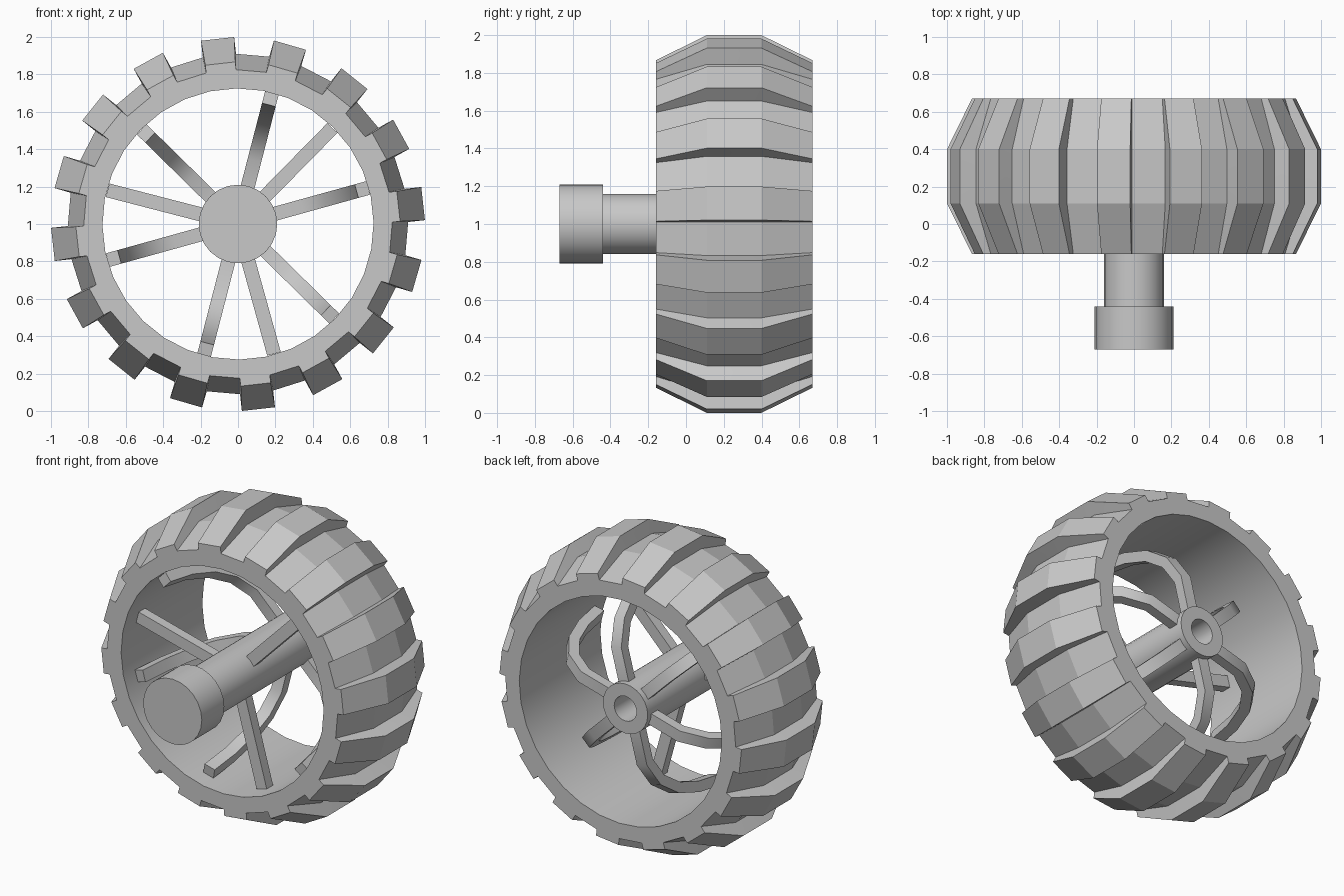
import bpy, bmesh, math
from mathutils import Vector

if "Cube" in bpy.data.objects:
    bpy.data.objects.remove(bpy.data.objects["Cube"])

gray = bpy.data.materials.new("plain_gray")
gray.diffuse_color = (0.58, 0.58, 0.58, 1)
gray.use_nodes = True
gray.node_tree.nodes["Principled BSDF"].inputs["Base Color"].default_value = gray.diffuse_color
AXIS_Z = 1.0


def polar(r, deg, y):
    a = math.radians(deg)
    return Vector((r * math.cos(a), y, AXIS_Z + r * math.sin(a)))


def finish(bm, name):
    bmesh.ops.remove_doubles(bm, verts=bm.verts, dist=1e-5)
    bmesh.ops.recalc_face_normals(bm, faces=bm.faces)
    me = bpy.data.meshes.new(name)
    bm.to_mesh(me)
    bm.free()
    me.materials.append(gray)
    ob = bpy.data.objects.new(name, me)
    bpy.context.collection.objects.link(ob)
    return ob


def smooth(ob, deg=30):
    bpy.ops.object.select_all(action='DESELECT')
    ob.select_set(True)
    bpy.context.view_layer.objects.active = ob
    bpy.ops.object.shade_smooth_by_angle(angle=math.radians(deg))


def quad(bm, *pts):
    return bm.faces.new([bm.verts.new(p) for p in pts])


# tire: 32 sectors, every second one raised into a tread lug
PROFILE = [(0.825, -0.16, 0.042), (0.91, 0.11, 0.09), (0.91, 0.40, 0.09), (0.825, 0.67, 0.042)]
INNER = 0.725
STEP = 360 / 32
bm = bmesh.new()
for i in range(32):
    mid = 96.3 + i * STEP
    a, b = mid - STEP / 2, mid + STEP / 2
    n = polar(1, mid, 0) - Vector((0, 0, AXIS_Z))
    base = [(polar(r, a, y), polar(r, b, y)) for r, y, h in PROFILE]
    top = base
    if i % 2 == 0:
        top = [(p + n * h, q + n * h) for (p, q), (r, y, h) in zip(base, PROFILE)]
        for e in (0, 3):
            quad(bm, base[e][0], base[e][1], top[e][1], top[e][0])
        for k in range(3):
            for s in (0, 1):
                quad(bm, base[k][s], base[k + 1][s], top[k + 1][s], top[k][s])
    for k in range(3):
        quad(bm, top[k][0], top[k][1], top[k + 1][1], top[k + 1][0])
    # side walls and smooth inner wall
    inn = [(polar(INNER, a, y), polar(INNER, b, y)) for y in (-0.16, 0.67)]
    quad(bm, inn[0][0], inn[0][1], base[0][1], base[0][0])
    quad(bm, inn[1][0], inn[1][1], base[3][1], base[3][0])
    quad(bm, inn[0][0], inn[0][1], inn[1][1], inn[1][0])
tire = finish(bm, "tire")
smooth(tire, 11.4)

# axle with front cap and bored rear end
AXLE = [(0, -0.67), (0.21, -0.67), (0.21, -0.44), (0.16, -0.44),
        (0.16, 0.62), (0.08, 0.62), (0.08, 0.3), (0, 0.3)]
bm = bmesh.new()
N = 24
for (r0, y0), (r1, y1) in zip(AXLE, AXLE[1:]):
    for i in range(N):
        a, b = i * 360 / N, (i + 1) * 360 / N
        pts = [polar(r0, a, y0)]
        if r0:
            pts.append(polar(r0, b, y0))
        pts.append(polar(r1, b, y1))
        if r1:
            pts.append(polar(r1, a, y1))
        quad(bm, *pts)
bmesh.ops.remove_doubles(bm, verts=bm.verts, dist=1e-5)
bmesh.ops.dissolve_limit(bm, angle_limit=0.01, verts=bm.verts, edges=bm.edges)
smooth(finish(bm, "axle"))


def spoke(name, path, deg, width=0.075, thick=0.065):
    """Sweep a rectangle along an (r, y) path lying in the plane at angle deg."""
    a = math.radians(deg)
    out = Vector((math.cos(a), 0, math.sin(a)))
    side = Vector((-math.sin(a), 0, math.cos(a))) * width / 2
    pts = [Vector(p) for p in path]
    bm = bmesh.new()
    rings = []
    for i, p in enumerate(pts):
        d0 = (p - pts[i - 1]).normalized() if i else (pts[1] - p).normalized()
        d1 = (pts[i + 1] - p).normalized() if i < len(pts) - 1 else d0
        t = (d0 + d1).normalized()
        m = Vector((-t.y, t.x)) * thick / 2 / max(t.dot(d0), 0.5)
        lo, hi = p - m, p + m
        at = lambda q: out * q.x + Vector((0, q.y, AXIS_Z))
        rings.append([bm.verts.new(v) for v in
                      (at(lo) - side, at(lo) + side, at(hi) + side, at(hi) - side)])
    for r0, r1 in zip(rings, rings[1:]):
        for k in range(4):
            bm.faces.new((r0[k], r0[(k + 1) % 4], r1[(k + 1) % 4], r1[k]))
    bm.faces.new(rings[0])
    bm.faces.new(rings[-1])
    smooth(finish(bm, name))


# three groups of spokes: one straight in the middle, a curved one on each side
STRAIGHT = [(0.1, 0.0), (0.72, 0.0)]
CURVED = [(0.1, 0.55), (0.36, 0.55), (0.50, 0.47), (0.60, 0.33), (0.66, 0.15), (0.69, -0.05)]
for g in range(3):
    c = 45.5 + 120 * g
    spoke("straight_spoke_%d" % g, STRAIGHT, c)
    for s in (-1, 1):
        spoke("curved_spoke_%d_%s" % (g, "a" if s < 0 else "b"), CURVED, c + s * 30)
